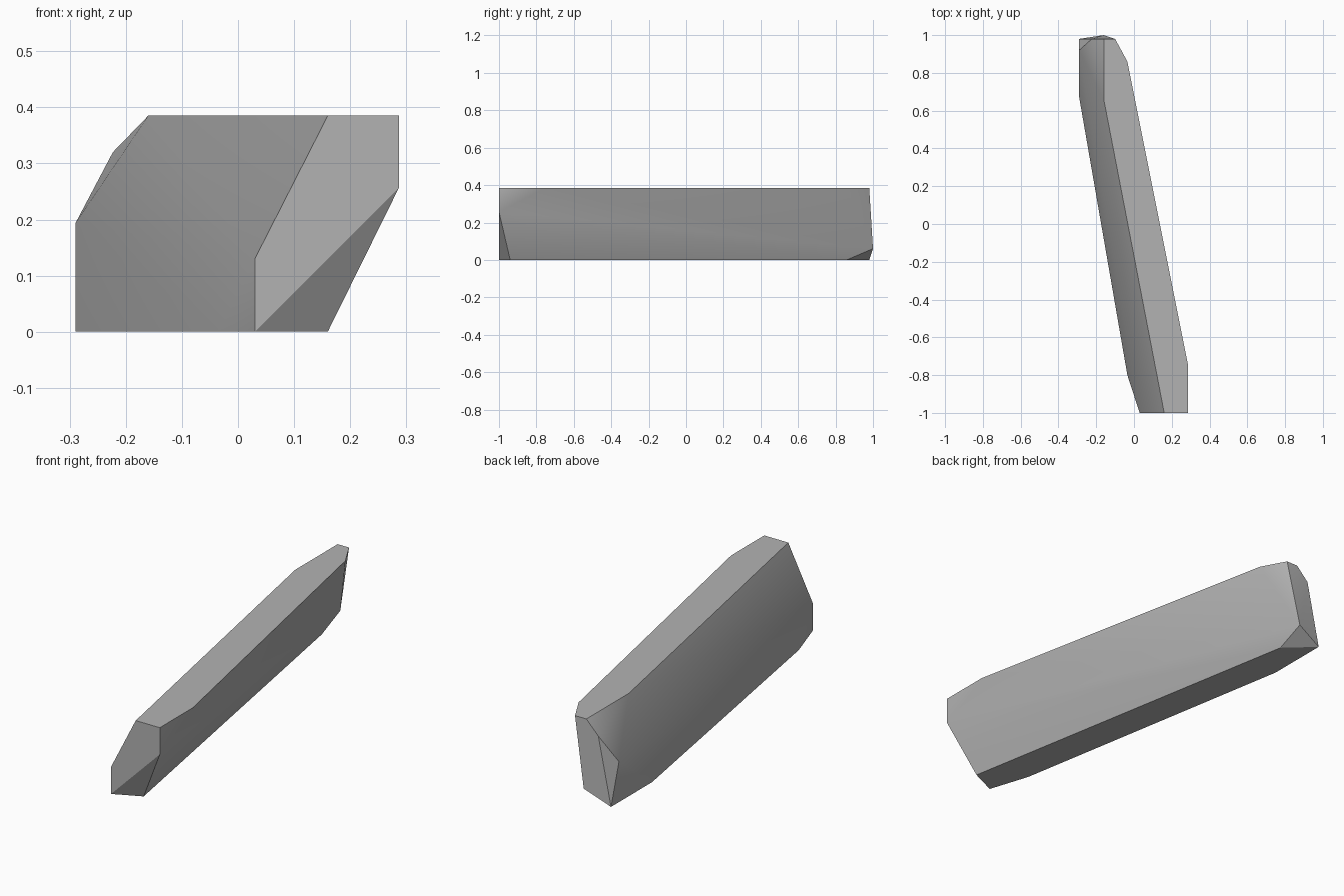
import bpy
import bmesh
import math

HEIGHT = 0.385


def flat_material(name, color):
    """Make a plain single-colour material."""
    material = bpy.data.materials.new(name)
    material.use_nodes = True
    material.diffuse_color = color
    shader = material.node_tree.nodes["Principled BSDF"]
    shader.inputs["Base Color"].default_value = color
    shader.inputs["Roughness"].default_value = 0.8
    return material


def level_outline(points, height):
    """Lift a flat outline to the given height."""
    return [(x, y, height) for x, y in points]


def hull_object(name, corners, material, smooth_degrees):
    """Build a faceted solid wrapped tightly around its corner points."""
    mesh = bpy.data.meshes.new(name)
    bm = bmesh.new()
    for corner in corners:
        bm.verts.new(corner)
    bmesh.ops.convex_hull(bm, input=bm.verts)
    bmesh.ops.recalc_face_normals(bm, faces=bm.faces)
    # Merge coplanar triangles on the flat top, bottom and front
    bmesh.ops.dissolve_limit(bm, angle_limit=math.radians(0.5),
                             verts=bm.verts, edges=bm.edges)
    bm.to_mesh(mesh)
    bm.free()
    mesh.materials.append(material)
    solid = bpy.data.objects.new(name, mesh)
    bpy.context.collection.objects.link(solid)
    # Blend the long sides while keeping the chipped corners crisp
    bpy.ops.object.select_all(action="DESELECT")
    solid.select_set(True)
    bpy.context.view_layer.objects.active = solid
    bpy.ops.object.shade_smooth_by_angle(angle=math.radians(smooth_degrees))
    return solid


default_cube = bpy.data.objects.get("Cube")
if default_cube:
    bpy.data.objects.remove(default_cube, do_unlink=True)

grey = flat_material("plain grey", (0.45, 0.45, 0.45, 1.0))

# Leaning slab: top and bottom outlines
top_outline = level_outline(
    [(0.16, -1), (0.287, -1), (0.287, -0.75), (-0.035, 0.86),
     (-0.10, 0.98), (-0.16, 0.98), (-0.16, 0.66)], HEIGHT)
bottom_outline = level_outline(
    [(0.03, -1), (0.16, -0.94), (-0.16, 0.86),
     (-0.29, 0.98), (-0.29, 0.67), (-0.035, -0.8)], 0)

# Chipped corners at the two ends
front_chips = [(0.03, -1, 0.13), (0.287, -1, 0.257)]
back_chips = [(-0.16, 1, 0.06), (-0.223, 0.98, 0.32), (-0.29, 0.92, 0.193)]

hull_object("slab", top_outline + bottom_outline + front_chips + back_chips,
            grey, smooth_degrees=30)
